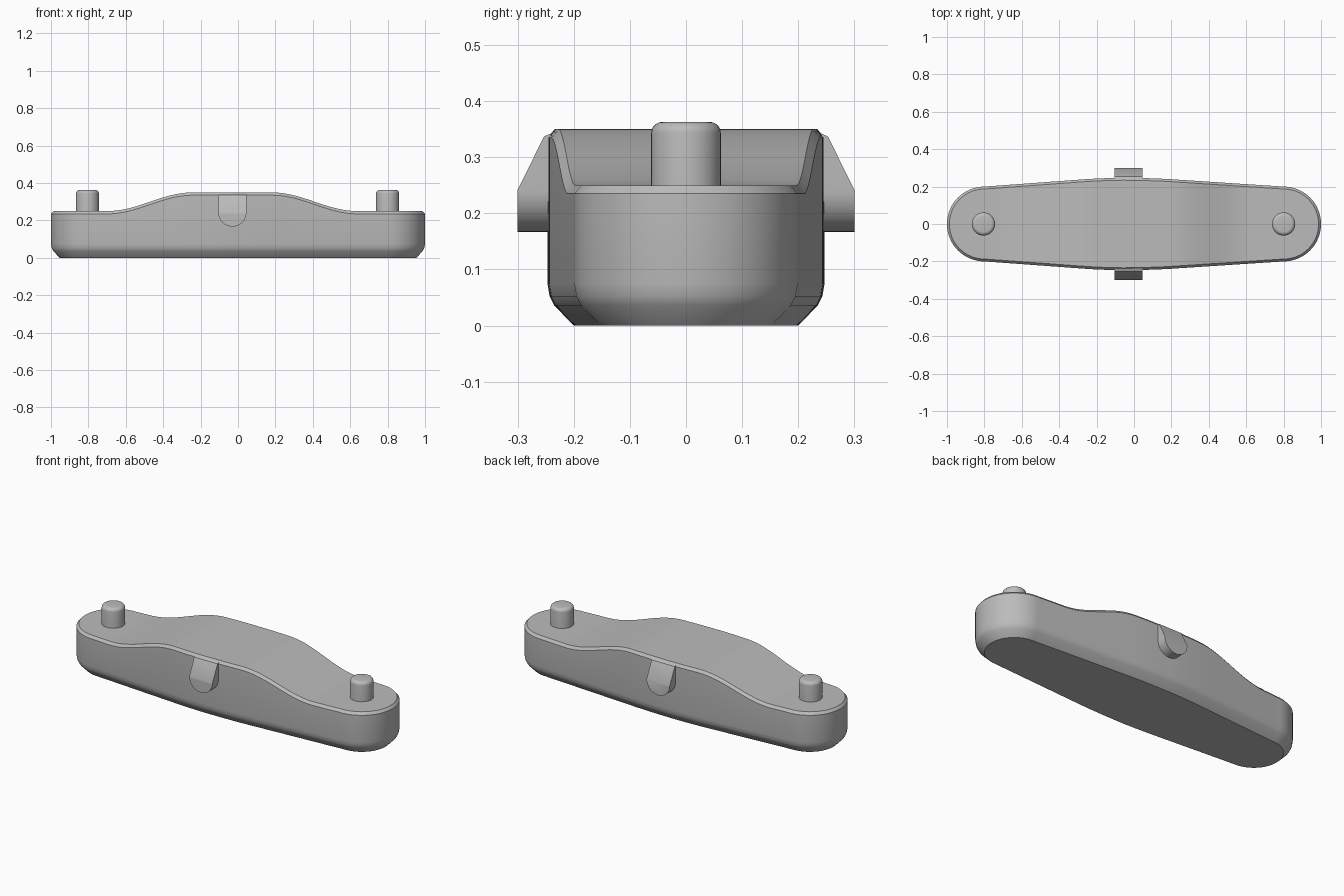
import bpy, bmesh, math
from mathutils import Vector

cube = bpy.data.objects.get("Cube")
if cube:
    bpy.data.objects.remove(cube, do_unlink=True)

grey = bpy.data.materials.new("plain_grey")
grey.use_nodes = True
colour = (0.5, 0.5, 0.5, 1)
grey.diffuse_color = colour
grey.node_tree.nodes["Principled BSDF"].inputs["Base Color"].default_value = colour

MID = -0.03      # centre of the hump and side tabs
END_X, END_R = 0.8, 0.2


def finish(name, bm):
    bmesh.ops.recalc_face_normals(bm, faces=bm.faces)
    mesh = bpy.data.meshes.new(name)
    bm.to_mesh(mesh)
    bm.free()
    mesh.materials.append(grey)
    obj = bpy.data.objects.new(name, mesh)
    bpy.context.collection.objects.link(obj)
    bpy.ops.object.select_all(action='DESELECT')
    obj.select_set(True)
    bpy.context.view_layer.objects.active = obj
    bpy.ops.object.shade_smooth_by_angle(angle=math.radians(30))
    return obj


def top_height(x):
    t = min(max((abs(x - MID) - 0.21) / 0.46, 0), 1)
    return 0.25 + 0.05 * (1 + math.cos(math.pi * t))


def half_width(x):
    # Straight tapering sides, blended by a shallow curve in the middle
    d, flat = abs(x - MID), 0.25
    length = END_X - MID if x > MID else END_X + MID
    slope = 0.038 / (length - flat)
    if d > flat:
        return END_R + (length - d) * slope
    return 0.238 + slope * (flat * flat - d * d) / (2 * flat)


# Body outline: rounded ends joined by bowed sides
STEPS, SIDE = 16, 64
arc = [(END_X + END_R * math.cos(a), END_R * math.sin(a))
       for a in (math.pi / 2 * i / STEPS for i in range(STEPS))]
side = [(x, half_width(x)) for x in
        (END_X - 2 * END_X * i / SIDE for i in range(SIDE + 1))]
half = arc + side + [(-x, y) for x, y in reversed(arc)]
last = len(half) - 1
outline = [Vector(p) for p in half + [(x, -y) for x, y in reversed(half[1:-1])]]
count = len(outline)


def inset(i, amount):
    t = (outline[(i + 1) % count] - outline[i - 1]).normalized()
    return outline[i] + Vector((-t.y, t.x)) * amount


# Body: stacked rings with a rounded lower chamfer and a crisp upper one
bm = bmesh.new()
rings = []
for amount, z in ((0.047, 0), (0.012, 0.036), (0.004, 0.052), (0, 0.075)):
    rings.append([bm.verts.new((*inset(i, amount), z)) for i in range(count)])
for amount, drop in ((0, 0.015), (0.013, 0)):
    ring = []
    for i in range(count):
        p = inset(i, amount)
        ring.append(bm.verts.new((*p, top_height(p.x) - drop)))
    rings.append(ring)
for low, high in zip(rings, rings[1:]):
    for i in range(count):
        j = (i + 1) % count
        bm.faces.new((low[i], low[j], high[j], high[i]))
bm.faces.new(rings[0])
top = rings[-1]
for i in range(last):
    strip = [top[i], top[i + 1], top[-(i + 1)], top[-i]]
    bm.faces.new(list(dict.fromkeys(strip)))
finish("body", bm)


# Pegs: round posts with a softened rim
def peg(name, x):
    radius, rim, height = 0.062, 0.02, 0.363
    profile = [(radius, 0.2)]
    for k in range(6):
        a = math.pi / 2 * k / 5
        profile.append((radius - rim + rim * math.cos(a), height - rim + rim * math.sin(a)))
    bm = bmesh.new()
    n = 40
    loops = [[bm.verts.new((x + r * math.cos(math.tau * i / n), r * math.sin(math.tau * i / n), z))
              for i in range(n)] for r, z in profile]
    for low, high in zip(loops, loops[1:]):
        for i in range(n):
            j = (i + 1) % n
            bm.faces.new((low[i], low[j], high[j], high[i]))
    bm.faces.new(loops[0])
    bm.faces.new(loops[-1])
    finish(name, bm)


peg("left_peg", END_X)
peg("right_peg", -END_X - 0.005)


# Side tabs: rounded bottom, upright face, sloped upper face
def tab(name, sign):
    r, z0, z1, inner = 0.075, 0.242, 0.337, 0.225
    bm = bmesh.new()
    shape = [(MID - r * math.cos(a), z0 - r * math.sin(a))
             for a in (math.pi * i / 24 for i in range(25))]
    out = [bm.verts.new((x, sign * 0.3, z)) for x, z in shape]
    back = [bm.verts.new((x, sign * inner, z)) for x, z in shape]
    upper = [bm.verts.new((MID + s * r, sign * 0.253, z1)) for s in (-1, 1)]
    rear = [bm.verts.new((MID + s * r, sign * inner, 0.349)) for s in (-1, 1)]
    for i in range(24):
        bm.faces.new((out[i], out[i + 1], back[i + 1], back[i]))
    bm.faces.new(out)
    bm.faces.new((out[0], out[-1], upper[1], upper[0]))
    bm.faces.new((upper[0], upper[1], rear[1], rear[0]))
    bm.faces.new((out[0], upper[0], rear[0], back[0]))
    bm.faces.new((out[-1], upper[1], rear[1], back[-1]))
    bm.faces.new(back + [rear[1], rear[0]])
    finish(name, bm)


tab("front_tab", -1)
tab("back_tab", 1)
